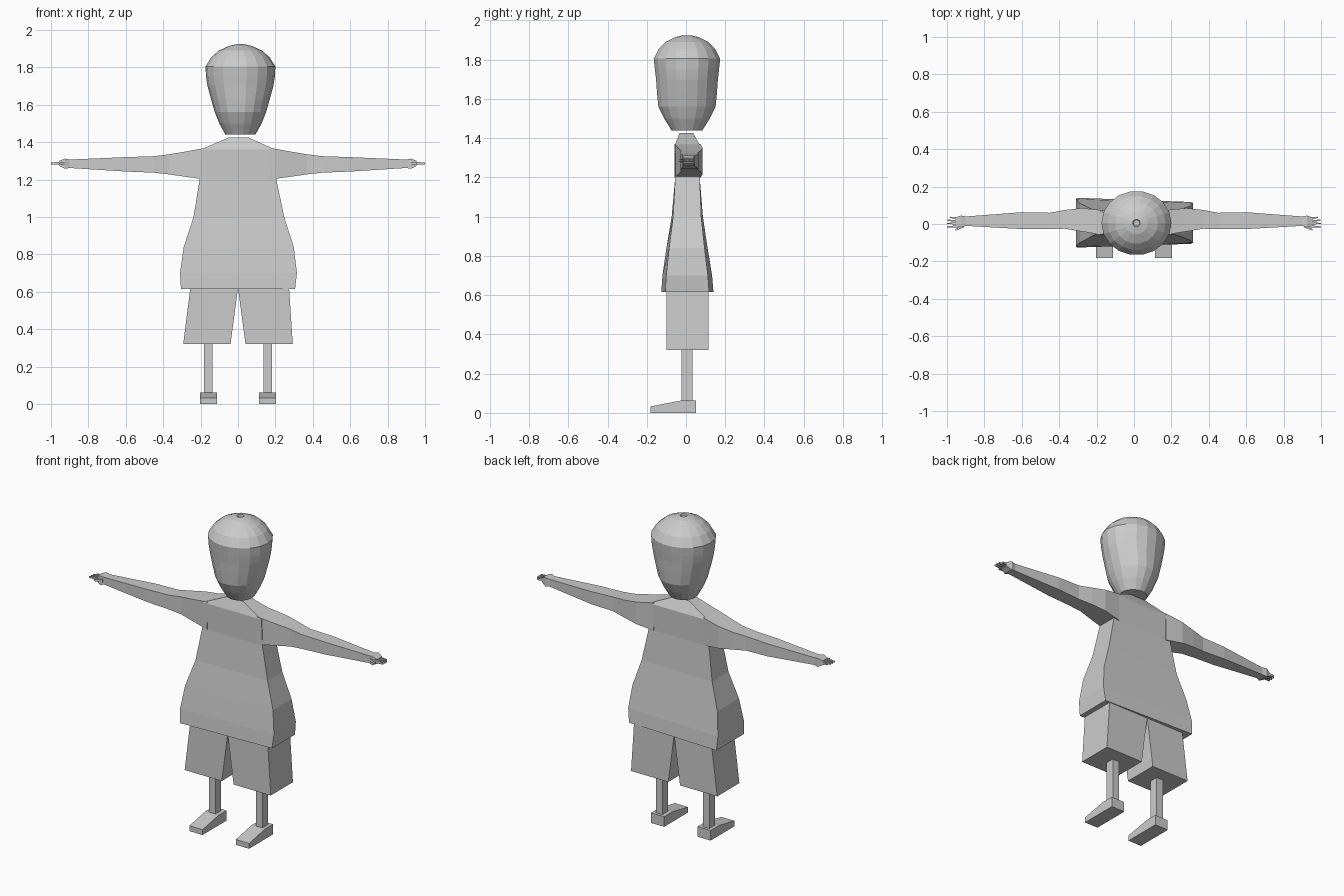
import bpy
import bmesh
from math import cos, sin, pi

cube = bpy.data.objects.get("Cube")
if cube:
    bpy.data.objects.remove(cube)

# One plain grey for everything
grey = bpy.data.materials.new("plain grey")
grey.use_nodes = True
grey.diffuse_color = (0.6, 0.6, 0.6, 1)
grey.node_tree.nodes["Principled BSDF"].inputs["Base Color"].default_value = (0.6, 0.6, 0.6, 1)


def loft(name, rings):
    """Skin a list of equal-length rings and cap both ends."""
    bm = bmesh.new()
    loops = [[bm.verts.new(p) for p in ring] for ring in rings]
    n = len(loops[0])
    for a, b in zip(loops, loops[1:]):
        for i in range(n):
            j = (i + 1) % n
            bm.faces.new((a[i], a[j], b[j], b[i]))
    bm.faces.new(loops[0])
    bm.faces.new(loops[-1])
    bmesh.ops.recalc_face_normals(bm, faces=bm.faces)
    mesh = bpy.data.meshes.new(name)
    bm.to_mesh(mesh)
    bm.free()
    mesh.materials.append(grey)
    obj = bpy.data.objects.new(name, mesh)
    bpy.context.collection.objects.link(obj)
    return obj


def level(z, x0, x1, y0, y1, taper=1.0):
    """Horizontal rectangle, its +x edge shortened by taper."""
    return [(x0, y0, z), (x1, y0 * taper, z), (x1, y1 * taper, z), (x0, y1, z)]


def slice_x(x, y0, y1, z0, z1):
    """Upright rectangle across the x axis."""
    return [(x, y0, z0), (x, y1, z0), (x, y1, z1), (x, y0, z1)]


# Head: faceted egg with a small dimple at the crown
SIDES = 18
head_rows = [(1.44, .08, .08), (1.50, .113, .118), (1.56, .137, .148), (1.63, .157, .155),
             (1.70, .176, .160), (1.75, .184, .166), (1.805, .187, .172), (1.855, .155, .145),
             (1.89, .115, .11), (1.915, .06, .06), (1.924, .02, .02), (1.915, .016, .016)]
loft("head", [[(.013 + rx * cos(2 * pi * i / SIDES), .005 + ry * sin(2 * pi * i / SIDES), z)
               for i in range(SIDES)] for z, rx, ry in head_rows])

# Long flared shirt
loft("shirt", [level(.615, -.305, .305, -.126, .14, .84),
               level(.70, -.31, .315, -.12, .133, .84),
               level(.84, -.29, .298, -.10, .11, .86),
               level(1.0, -.238, .247, -.073, .086, .9),
               level(1.2, -.205, .205, -.055, .07),
               level(1.36, -.20, .20, -.058, .073),
               level(1.425, -.05, .055, -.033, .037)])

# Arms, hands, shorts, shins and shoes on both sides
arm_rows = [(.17, -.058, .074, 1.20, 1.37), (.28, -.04, .085, 1.215, 1.35),
            (.37, -.025, .075, 1.228, 1.335), (.45, -.028, .06, 1.237, 1.325),
            (.60, -.027, .063, 1.243, 1.32), (.90, -.01, .04, 1.262, 1.307),
            (.925, -.018, .045, 1.258, 1.312), (.955, -.012, .035, 1.273, 1.30)]
fingers = [(-.012, -.016, 1.0), (.003, .003, 1.0), (.016, .020, .998), (.029, .036, .985)]

for side, s in (("left", 1), ("right", -1)):
    loft(side + "_arm", [slice_x(s * x, *rest) for x, *rest in arm_rows])
    for k, (y, tip_y, tip_x) in enumerate(fingers):
        loft(f"{side}_finger_{k + 1}", [slice_x(s * .94, y - .006, y + .006, 1.278, 1.297),
                                        slice_x(s * tip_x, tip_y - .003, tip_y + .003, 1.282, 1.29)])
    loft(side + "_thumb", [slice_x(s * .91, -.018, 0, 1.275, 1.295),
                           slice_x(s * .955, -.036, -.028, 1.28, 1.29)])
    top_outer = .273 if s > 0 else .255
    loft(side + "_shorts_leg", [level(.32, s * .04, s * .293, -.10, .115),
                                level(.62, 0, s * top_outer, -.10, .115)])
    loft(side + "_shin", [level(.05, s * .137, s * .182, -.022, .033),
                          level(.33, s * .137, s * .182, -.022, .033)])
    cx = s * .158
    profile = [(-.182, 0), (.05, 0), (.05, .062), (-.03, .062), (-.182, .033)]
    loft(side + "_shoe", [[(cx + dx, y, z) for y, z in profile] for dx in (-.045, .045)])
